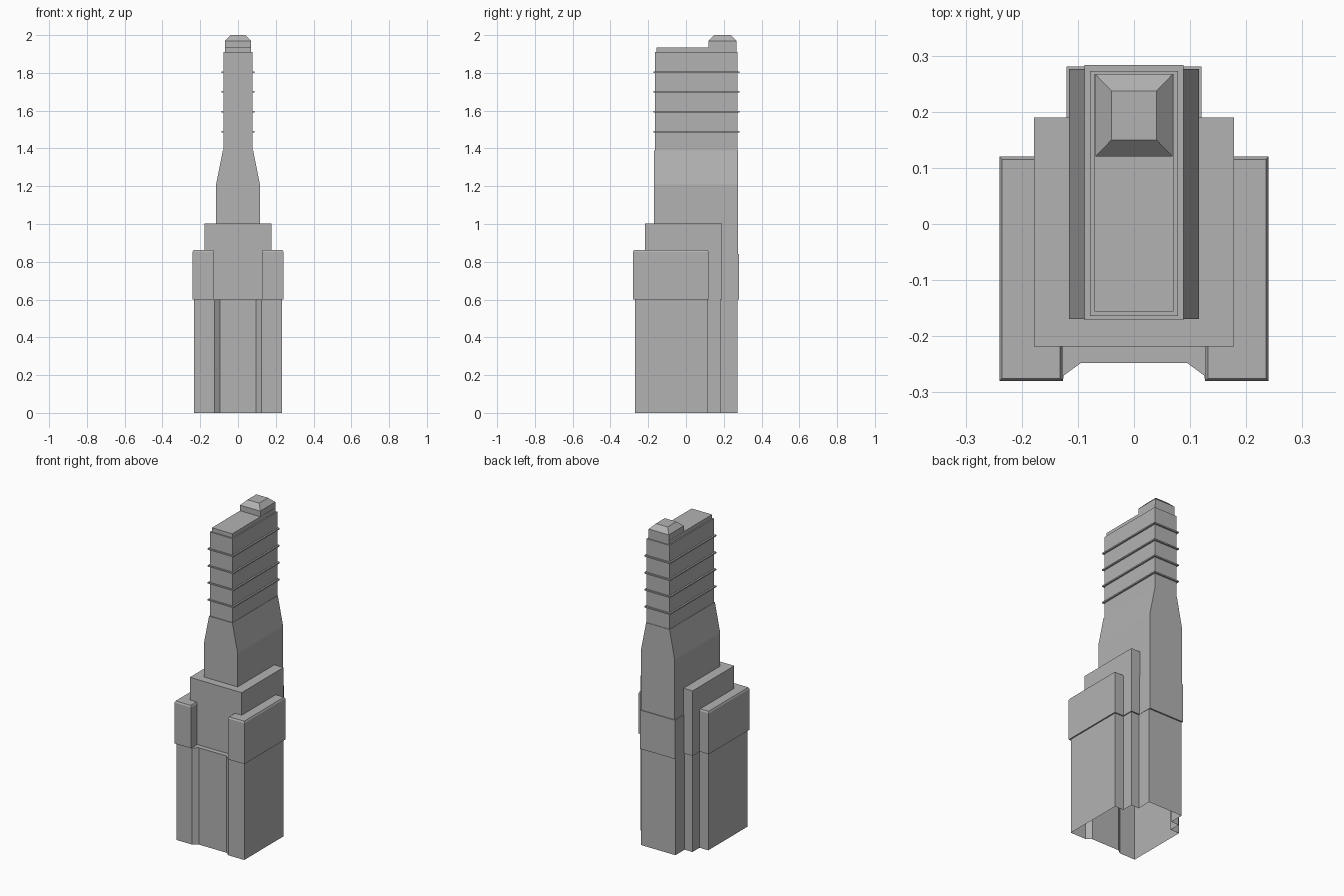
import bpy, bmesh

cube = bpy.data.objects.get("Cube")
if cube:
    bpy.data.objects.remove(cube, do_unlink=True)

stone = bpy.data.materials.new("grey_stone")
stone.use_nodes = True
GREY = (0.45, 0.45, 0.45, 1)
stone.diffuse_color = GREY
stone.node_tree.nodes["Principled BSDF"].inputs["Base Color"].default_value = GREY


def rect(x0, x1, y0, y1):
    return [(x0, y0), (x1, y0), (x1, y1), (x0, y1)]


def centred(half, y0, y1):
    return rect(-half, half, y0, y1)


def mirrored(half):
    """Close a right-hand half outline across x = 0."""
    return half + [(-x, y) for x, y in reversed(half)]


def loft(name, sections, floor=False):
    """Skin a stack of (z, outline) sections and cap the top."""
    bm = bmesh.new()
    rings = [[bm.verts.new((x, y, z)) for x, y in outline] for z, outline in sections]
    for low, high in zip(rings, rings[1:]):
        for i in range(len(low)):
            j = (i + 1) % len(low)
            bm.faces.new((low[i], low[j], high[j], high[i]))
    bm.faces.new(rings[-1])
    if floor:
        bm.faces.new(rings[0][::-1])
    mesh = bpy.data.meshes.new(name)
    bm.to_mesh(mesh)
    bm.free()
    mesh.materials.append(stone)
    obj = bpy.data.objects.new(name, mesh)
    bpy.context.collection.objects.link(obj)
    return obj


# Hollow stepped base with a wider upper storey
lower = mirrored([(0.095, -0.248), (0.125, -0.27), (0.232, -0.27), (0.232, 0.113),
                  (0.172, 0.113), (0.172, 0.182), (0.118, 0.182), (0.118, 0.272)])
upper = mirrored([(0.127, -0.218), (0.127, -0.28), (0.24, -0.28), (0.24, 0.12),
                  (0.178, 0.12), (0.178, 0.19), (0.12, 0.19), (0.12, 0.281)])
loft("base_body", [(0, lower), (0.6, lower), (0.6, upper), (0.84, upper)])

# Chamfered caps of the side wings
for side, name in ((1, "left_wing_cap"), (-1, "right_wing_cap")):
    edge, inset = 0.24, 0.005
    foot = rect(0.127, edge, -0.28, 0.12)
    top = rect(0.127 + inset, edge - inset, -0.28 + inset, 0.12 - inset)
    if side < 0:
        foot, top = ([(-x, y) for x, y in reversed(o)] for o in (foot, top))
    loft(name, [(0.84, foot), (0.853, foot), (0.863, top)])

# Middle tier
tier = centred(0.178, -0.218, 0.19)
loft("middle_tier", [(0.84, tier), (1.003, tier)])

# Tower with sloping shoulders and a stepped roof
wide = centred(0.116, -0.169, 0.276)
slim = centred(0.08, -0.169, 0.276)
shaft = centred(0.078, -0.164, 0.273)
roof = centred(0.07, -0.156, 0.267)
loft("tower", [(0.84, wide), (1.21, wide), (1.39, slim), (1.39, shaft),
               (1.91, shaft), (1.91, roof), (1.935, roof)])

# Thin ledges around the tower
ledge = centred(0.088, -0.171, 0.283)
for n in range(4):
    z = 1.485 + n * 0.105
    loft(f"tower_ledge_{n + 1}", [(z, ledge), (z + 0.008, ledge)], floor=True)

# Rooftop crown at the back
crown = centred(0.069, 0.12, 0.267)
loft("roof_crown", [(1.93, crown), (1.97, crown), (2.0, centred(0.04, 0.15, 0.237))])
